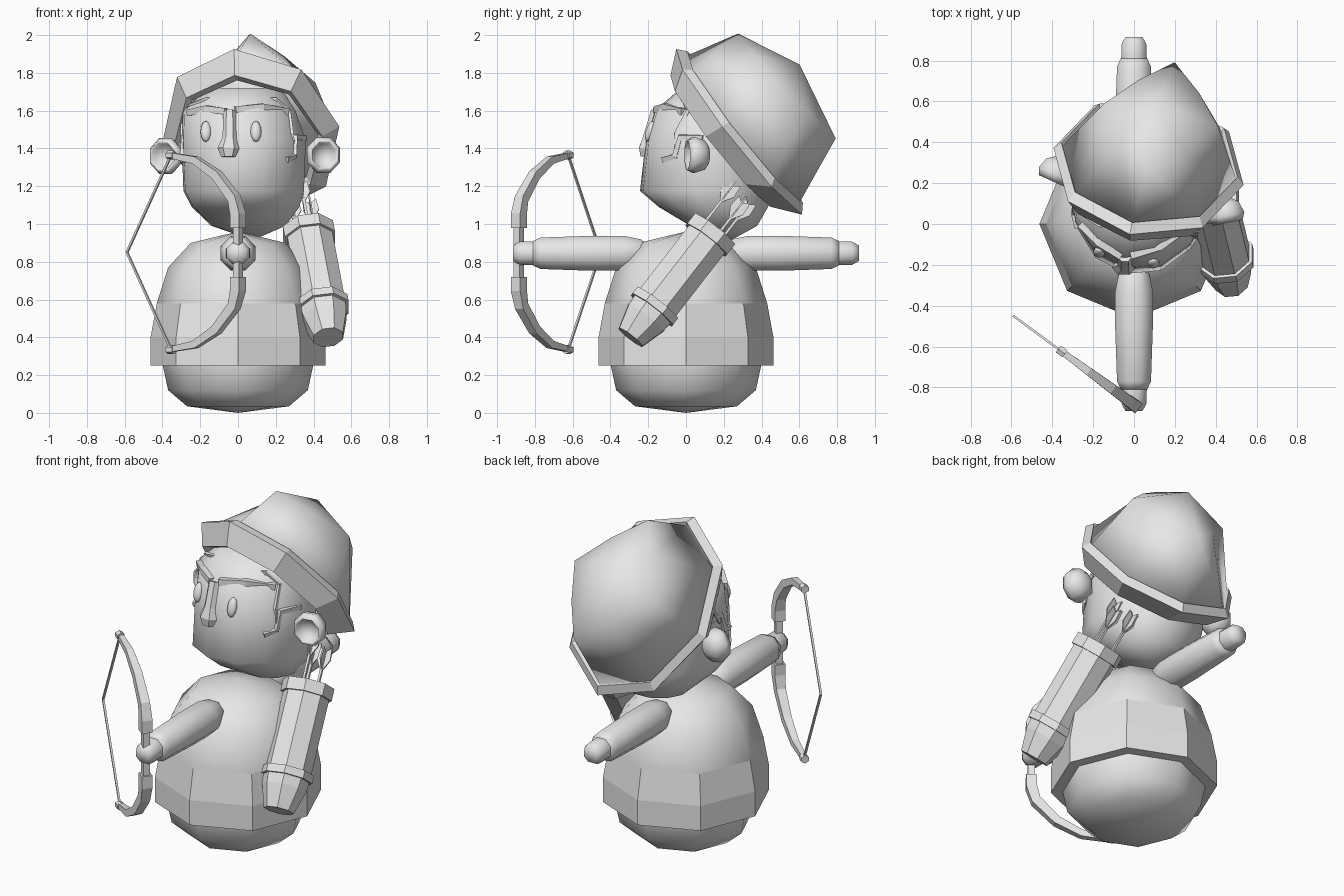
import bpy, bmesh
from math import pi, cos, sin
from mathutils import Vector as V
from mathutils.bvhtree import BVHTree

if "Cube" in bpy.data.objects:
    bpy.data.objects.remove(bpy.data.objects["Cube"])

grey = bpy.data.materials.new("plain_grey")
grey.use_nodes = True
grey.diffuse_color = (0.8, 0.8, 0.8, 1)
grey.node_tree.nodes["Principled BSDF"].inputs["Base Color"].default_value = (0.8, 0.8, 0.8, 1)


def ring(c, u, v, ru, rv, n=8, phase=0):
    angles = [2 * pi * k / n + phase for k in range(n)]
    return [c + u * (ru * cos(t)) + v * (rv * sin(t)) for t in angles]


def loft(name, rings, smooth=False, closed=False):
    """Skin a list of rings into one object; zero-size rings become points."""
    bm = bmesh.new()
    vs = [[bm.verts.new(p) for p in r] for r in rings]
    n = len(vs[0])
    pairs = list(zip(vs, vs[1:])) + ([(vs[-1], vs[0])] if closed else [])
    for a, b in pairs:
        for k in range(n):
            bm.faces.new((a[k], a[(k + 1) % n], b[(k + 1) % n], b[k]))
    if not closed:
        bm.faces.new(vs[0][::-1])
        bm.faces.new(vs[-1])
    bmesh.ops.remove_doubles(bm, verts=bm.verts, dist=1e-5)
    bmesh.ops.recalc_face_normals(bm, faces=bm.faces)
    for f in bm.faces:
        f.smooth = smooth
    me = bpy.data.meshes.new(name)
    bm.to_mesh(me)
    bm.free()
    me.materials.append(grey)
    ob = bpy.data.objects.new(name, me)
    bpy.context.collection.objects.link(ob)
    return ob


def spin(name, origin, axis, ref, profile, n=8, phase=0, flat=1, smooth=False):
    """Turn (distance along axis, radius) pairs about a straight axis."""
    axis = axis.normalized()
    u = (ref - axis * ref.dot(axis)).normalized()
    v = axis.cross(u)
    return loft(name, [ring(origin + axis * t, u, v, r, r * flat, n, phase)
                       for t, r in profile], smooth)


def tube(name, pts, radii, ref, n=4, flat=1):
    """Sweep a tapering section along a bent path."""
    rings = []
    for i, p in enumerate(pts):
        t = (pts[min(i + 1, len(pts) - 1)] - pts[max(i - 1, 0)]).normalized()
        u = t.cross(ref).normalized()
        r = radii[i] if isinstance(radii, list) else radii
        rings.append(ring(p, u, t.cross(u), r, r * flat, n, pi / n))
    return loft(name, rings)


X, Y, Z = V((1, 0, 0)), V((0, 1, 0)), V((0, 0, 1))
O = V((0, 0, 0))

# Body: rounded base, hem, faceted skirt, smooth chest
spin("lower_body", O, Z, X, [(0, 0), (.035, .27), (.12, .37), (.26, .40), (.3, .40)], smooth=True)
spin("tunic_hem", O, Z, X, [(.25, .41), (.25, .463), (.40, .463), (.40, .41)])
spin("tunic_skirt", O, Z, X, [(.39, .463), (.40, .463), (.58, .43), (.58, .40)])
spin("tunic_chest", O, Z, X, [(.57, .43), (.58, .43), (.77, .37), (.90, .25), (.96, 0)], smooth=True)

# Arms reaching forward and back
for side, name in ((-1, "front"), (1, "back")):
    way = Y * side
    start = V((0, 0, .845))
    spin(name + "_arm", start, way, X,
         [(.2, .05), (.24, .08), (.33, .1), (.5, .1), (.77, .09), (.81, .07)], phase=pi / 8, smooth=True)
    spin(name + "_hand", start, way, X,
         [(.74, .06), (.8, .068), (.88, .066), (.915, .045)], phase=pi / 8, smooth=True)

# Tilted frame of the cap: P runs from front to back of the brim, A points up through it
C = V((.07, .27, 1.47))
P = V((.175, .67, -.72)).normalized()
A = V((.1, .725, .68))
A = (A - P * A.dot(P)).normalized()
S = A.cross(P) * (1 if A.cross(P).x > 0 else -1)

# Head: turned a little sideways; rows are height, centre y, depth, centre x, width
turn = V((S.x, S.y, 0)).normalized()
head_rows = [(.915, .24, 0, .08, 0), (.99, .2, .18, .055, .2), (1.09, .145, .295, .04, .29),
             (1.175, .105, .355, .03, .325), (1.44, .14, .36, .03, .335),
             (1.6, .14, .31, .005, .305), (1.72, .17, .2, .03, .2)]
head = loft("head", [ring(V((cx, cy, z)), turn, Z.cross(turn), rx, ry, 12)
                     for z, cy, ry, cx, rx in head_rows], True)

# Cap: flared brim, higher at the front, and lopsided dome
T = P - A * .1
brim = [(-.09, -.04, .44, .40), (.02, -.005, .555, .475), (.06, 0, .51, .44), (-.06, -.03, .39, .37)]
loft("cap_brim", [ring(C + A * a + T * o, T, S, rp, rs) for a, o, rp, rs in brim], closed=True)
crown = ring(C + A * .375 + S * .025, P, S, .385, .285)
mid = C + A * .375 + S * .025
crown = [p if k % 2 == 0 else mid + (p - mid) * .76 for k, p in enumerate(crown)]
loft("cap_dome", [ring(C + A * .03, T, S, .50, .44), crown, [C + A * .5 - P * .04] * 8], True)

# Face details are laid on the head surface
hb = bmesh.new()
hb.from_mesh(head.data)
tree = BVHTree.FromBMesh(hb)


def project(origin, way):
    hit = tree.ray_cast(origin, way)[0]
    return hit if hit else tree.find_nearest(origin + way * 2.1)[0]


def face(x, z, out=0):
    return project(V((x, -2, z)), Y) - Y * out


for name, x in (("right", -.17), ("left", .095)):
    eye = [(.022 * cos(k * pi / 6), .029 * sin(k * pi / 6)) for k in range(7)]
    spin(name + "_eye", face(x, 1.49, .004), V((x * .6, -1, .3)), X, eye, n=12, flat=2, smooth=True)
tube("right_brow", [face(-.26, 1.59), face(-.17, 1.61), face(-.065, 1.595)], .024, Y)
tube("left_brow", [face(-.015, 1.605), face(.13, 1.62), face(.26, 1.595)], .024, Y)
tube("nose", [face(-.045, 1.6), face(-.045, 1.46), face(-.05, 1.40), face(-.05, 1.355)],
     [.024, .026, .042, .028], X, n=6, flat=1.4)
hairline = [(-.30, 1.42), (-.295, 1.54), (-.25, 1.63), (-.17, 1.66), (.2, 1.66), (.27, 1.6), (.285, 1.48), (.3, 1.35)]
tube("hairline", [face(x, z) for x, z in hairline], .014, Y)

# Sideburn strips, mirrored across the head
burn = [project(V((2, y, z)), -X) for y, z in ((-.12, 1.34), (-.06, 1.36), (-.03, 1.46), (.09, 1.455))]
middle = V((.03, .14, 1.4))
tube("left_sideburn", burn, .02, X)
tube("right_sideburn", [p - turn * (2 * (p - middle).dot(turn)) for p in burn], .02, X)

# Cupped ears
for name, c, way in (("left", V((.45, .05, 1.365)), V((.2, -1, 0))),
                     ("right", V((-.38, .25, 1.36)), V((-.45, -1, 0)))):
    spin(name + "_ear", c, way, X, [(-.01, 0), (0, .058), (.04, .068), (.045, .08), (.01, .097),
                                    (-.045, .08), (-.07, .045), (-.08, 0)], flat=1.05, phase=pi / 8, smooth=True)

# Quiver with two straps
top = V((.37, .15, .97))
down = V((.11, -.45, -.58)).normalized()
spin("quiver", top, down, X, [(.08, 0), (.08, .11), (0, .115), (0, .145), (.07, .145), (.07, .13),
                              (.5, .13), (.5, .147), (.545, .147), (.545, .13), (.6, .125), (.73, .085)],
     phase=pi / 8)

# Arrows with crossed notched fletching
right = (X - down * X.dot(down)).normalized()
across = down.cross(right)
for i, (a, b, reach) in enumerate(((-.05, -.06, .23), (.04, -.03, .2), (0, .065, .25))):
    foot = top + right * a + across * b
    end = foot - down * reach
    tube(f"arrow_shaft_{i}", [foot + down * .1, end], .01, right)
    for j, w in enumerate((right, across)):
        thin = w.cross(down) * .004
        shape = [end + down * .12, end + down * .05 + w * .042, end - down * .02 + w * .036,
                 end + down * .005, end - down * .02 - w * .036, end + down * .05 - w * .042]
        loft(f"arrow_fletching_{i}_{j}", [[p - thin for p in shape], [p + thin for p in shape]])

# Bow: limbs mirrored above and below the grip, drawn string
grip = V((0, -.885, .85))
pull = V((-.8, .59, 0)).normalized()
normal = pull.cross(Z)


def bow(u, z):
    return grip + pull * u + Z * z


tube("bow_grip", [bow(0, -.2), bow(0, .2)], .028, normal)
nock = bow(.73, 0)
for sgn, name in ((1, "upper"), (-1, "lower")):
    limb = [(0, .13), (0, .2), (.025, .285), (.14, .41), (.28, .488), (.45, .515)]
    tube(name + "_bow_limb", [bow(u, z * sgn) for u, z in limb],
         [.043, .043, .038, .034, .028, .02], normal)
    tip = bow(.44, .515 * sgn)
    spin(name + "_bow_tip", tip, pull, Z, [(-.02, .024), (.02, .024)], n=6)
    tube(name + "_bow_string", [tip, nock], .008, normal)
hb.free()
